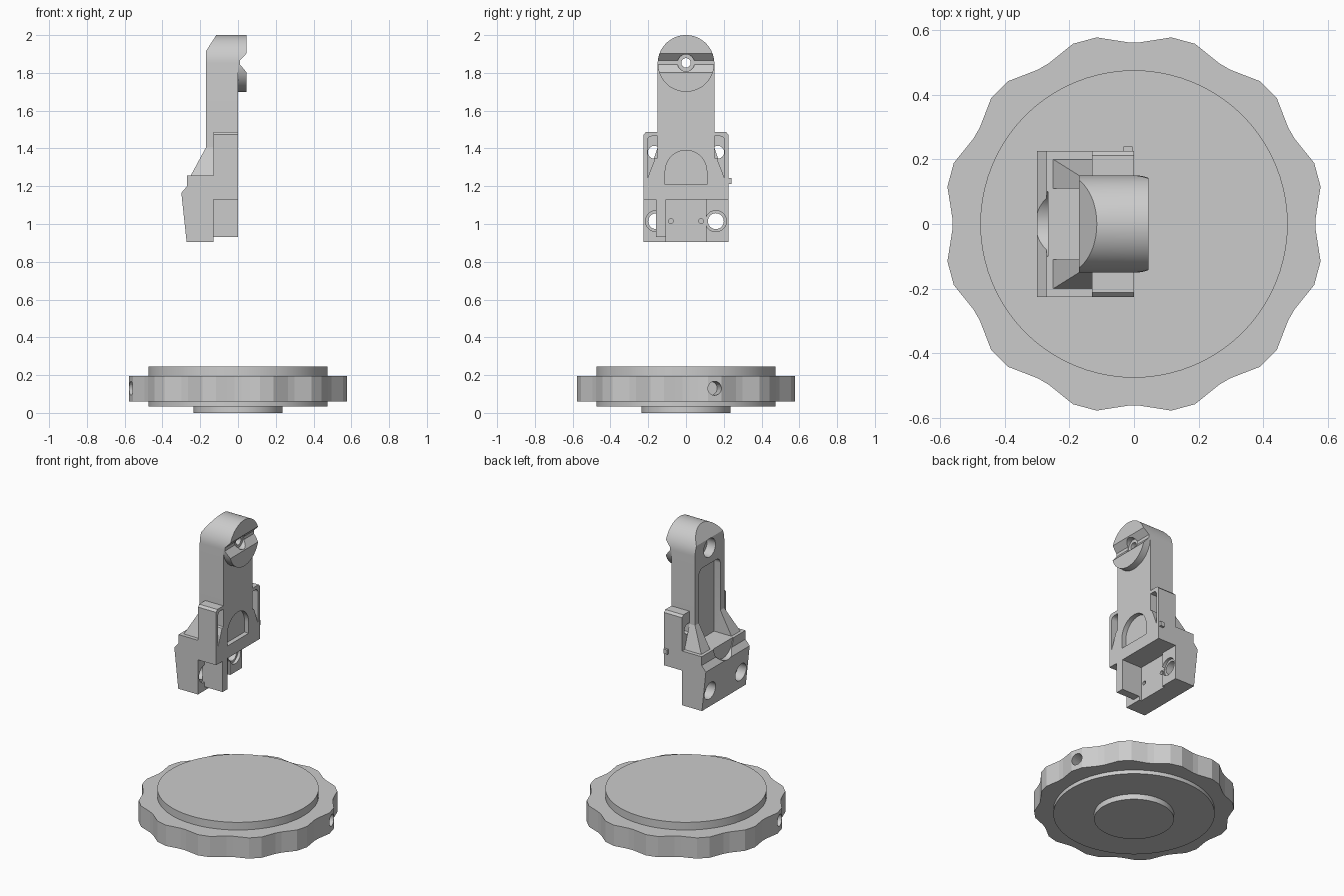
import bpy, bmesh
from math import pi, sin, cos, radians

if "Cube" in bpy.data.objects:
    bpy.data.objects.remove(bpy.data.objects["Cube"])


def loft(name, ring_a, ring_b):
    """Closed solid between two matching rings of 3D points."""
    bm = bmesh.new()
    a = [bm.verts.new(p) for p in ring_a]
    b = [bm.verts.new(p) for p in ring_b]
    bm.faces.new(a)
    bm.faces.new(b)
    n = len(a)
    for i in range(n):
        j = (i + 1) % n
        bm.faces.new((a[i], a[j], b[j], b[i]))
    bmesh.ops.recalc_face_normals(bm, faces=bm.faces[:])
    me = bpy.data.meshes.new(name)
    bm.to_mesh(me)
    bm.free()
    ob = bpy.data.objects.new(name, me)
    bpy.context.collection.objects.link(ob)
    return ob


def prism(name, pts, axis, lo, hi):
    """Extrude a 2D outline along an axis; outline is (y,z), (x,z) or (x,y)."""
    def put(p, d):
        return {'x': (d, p[0], p[1]), 'y': (p[0], d, p[1]), 'z': (p[0], p[1], d)}[axis]
    return loft(name, [put(p, lo) for p in pts], [put(p, hi) for p in pts])


def arc(cx, cy, r, a0, a1, n):
    return [(cx + r * cos(radians(a0 + (a1 - a0) * i / n)),
             cy + r * sin(radians(a0 + (a1 - a0) * i / n))) for i in range(n + 1)]


def disc(name, cx, cy, r, axis, lo, hi, n=32):
    return prism(name, arc(cx, cy, r, 0, 360, n)[:-1], axis, lo, hi)


def rect(a0, a1, b0, b1):
    return [(a0, b0), (a1, b0), (a1, b1), (a0, b1)]


def activate(ob):
    bpy.ops.object.select_all(action='DESELECT')
    ob.select_set(True)
    bpy.context.view_layer.objects.active = ob


def cut(ob, *cutters):
    activate(ob)
    for c in cutters:
        m = ob.modifiers.new("cut", 'BOOLEAN')
        m.operation, m.solver, m.object = 'DIFFERENCE', 'EXACT', c
        bpy.ops.object.modifier_apply(modifier=m.name)
    for c in set(cutters):
        bpy.data.objects.remove(c, do_unlink=True)


def smooth(ob):
    activate(ob)
    bpy.ops.object.shade_smooth_by_angle(angle=radians(25))


# Dial: boss, main disc and scalloped grip ring
smooth(disc("dial_boss", 0, 0, 0.235, 'z', 0, 0.035, 64))
smooth(disc("dial_disc", 0, 0, 0.475, 'z', 0.035, 0.245, 80))
outline = []
for k in range(12):
    for off, r in ((-11.3, 0.588), (-6, 0.571), (-2, 0.562), (2, 0.562), (6, 0.571), (11.3, 0.588)):
        t = radians(30 * k + off)
        outline.append((r * cos(t), r * sin(t)))
ring = prism("dial_grip_ring", outline, 'z', 0.06, 0.195)
screws = []
for t in (15, 195):
    s = disc("screw_cutter", 0, 0.13, 0.037, 'x', 0.5, 0.65, 24)
    s.rotation_euler.z = radians(t)
    screws.append(s)
bpy.context.view_layer.update()
cut(ring, *screws)

# Arm: upright with round top, sloped back corner, bore, back slot, front arch
arm = prism("arm", [(-0.15, 1.13), (0.15, 1.13)] + arc(0, 1.85, 0.15, 0, 180, 32), 'x', -0.17, 0)
cut(arm,
    prism("corner_cutter", [(-0.1738, 1.909), (-0.102, 2.02), (-0.25, 2.02), (-0.25, 1.909)], 'y', -0.3, 0.3),
    disc("bore_cutter", 0, 1.853, 0.025, 'x', -0.3, 0.2),
    disc("counterbore_cutter", 0, 1.853, 0.06, 'x', -0.3, -0.11),
    prism("slot_cutter", [(-0.11, 1.257), (0.11, 1.257)] + arc(0.07, 1.71, 0.04, 0, 90, 6)
          + arc(-0.07, 1.71, 0.04, 90, 180, 6), 'x', -0.3, -0.125),
    prism("arch_cutter", [(-0.11, 1.21), (0.11, 1.21)] + arc(0, 1.28, 0.11, 0, 180, 24), 'x', -0.03, 0.1))
smooth(arm)

# Head pad with V groove across it
head = disc("head_pad", 0, 1.85, 0.15, 'x', 0, 0.045, 64)
cut(head,
    prism("groove_cutter", [(0.06, 1.92), (0.045, 1.903), (0.01, 1.865), (0.01, 1.845),
                            (0.045, 1.803), (0.06, 1.785)], 'y', -0.3, 0.3),
    disc("ring_cutter", 0, 1.853, 0.045, 'x', 0.004, 0.2),
    disc("bore_cutter", 0, 1.853, 0.025, 'x', -0.3, 0.2))
smooth(head)

# Side flanges and gussets, mirrored left and right
for s, side in ((-1, "left"), (1, "right")):
    flange = prism("flange_" + side, [(s * 0.15, 1.13), (s * 0.225, 1.13), (s * 0.225, 1.473),
                                      (s * 0.212, 1.487), (s * 0.15, 1.487)], 'x', -0.13, 0)
    pocket = [(s * 0.14, 1.385), (s * 0.155, 1.37), (s * 0.205, 1.24)] + \
             [(s * y, z) for y, z in arc(0.18, 1.44, 0.025, 0, 90, 6)] + [(s * 0.14, 1.465)]
    cut(flange,
        prism("pocket_cutter", pocket, 'x', -0.06, 0.1),
        disc("hole_cutter", s * 0.168, 1.38, 0.034, 'x', -0.3, 0.1))
    base = [(-0.25, s * 0.11, 1.257), (-0.13, s * 0.11, 1.257), (-0.13, s * 0.2, 1.257), (-0.25, s * 0.2, 1.257)]
    top = [(-0.17, s * 0.11, 1.405), (-0.13, s * 0.11, 1.405), (-0.13, s * 0.15, 1.405), (-0.17, s * 0.15, 1.405)]
    loft("gusset_" + side, base, top)

# Mounting base: sloped back, bolt holes, front channel, thumb recess
mount = prism("mount_base", [(-0.13, 0.905), (-0.272, 0.905), (-0.3, 1.165), (-0.27, 1.2),
                             (-0.27, 1.257), (-0.13, 1.257)], 'y', -0.225, 0.225)
cutters = [prism("channel_cutter", rect(-0.106, 0.106, 0.8, 1.13), 'x', -0.145, 0),
           disc("thumb_cutter", 0, 1.26, 0.1, 'x', -0.4, -0.265)]
for s in (-1, 1):
    cutters += [disc("bolt_cutter", s * 0.158, 1.015, 0.042, 'x', -0.4, 0.1),
                disc("front_bore_cutter", s * 0.158, 1.015, 0.056, 'x', -0.15, 0.1),
                disc("back_bore_cutter", s * 0.158, 1.015, 0.056, 'x', -0.4, -0.22),
                disc("pin_cutter", s * 0.08, 1.015, 0.013, 'x', -0.2, 0.1, 16)]
cut(mount, *cutters)
smooth(mount)

# Guide wall under the ledge and small side tab
prism("guide_wall", rect(-0.158, -0.106, 0.93, 1.13), 'x', -0.145, 0)
prism("side_tab", rect(0.225, 0.24, 1.213, 1.243), 'x', -0.033, -0.005)
